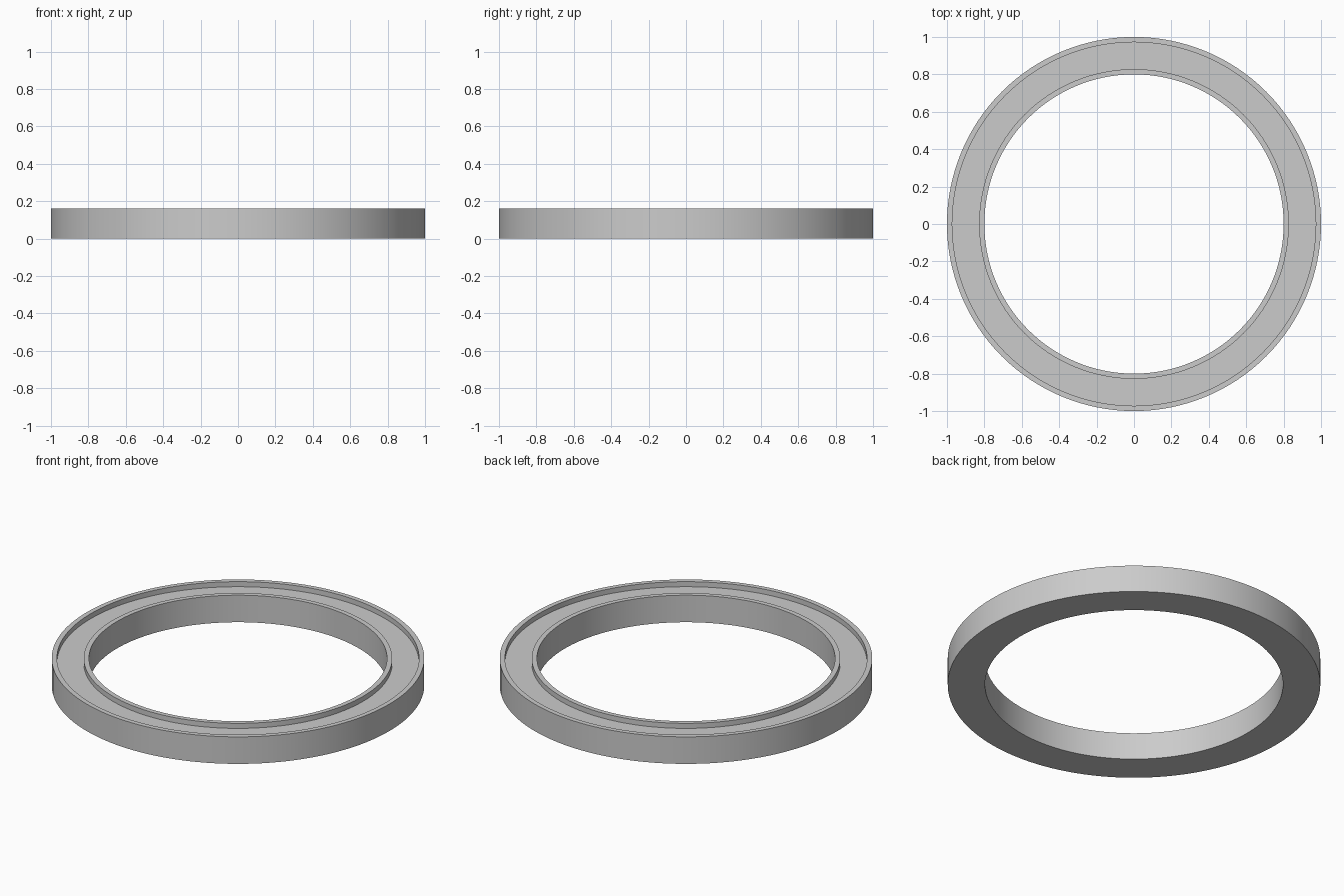
import bpy
import bmesh
from math import cos, sin, tau, radians

SEGMENTS = 128
OUTER, INNER, HEIGHT = 1.0, 0.8, 0.16
LIP, DEPTH = 0.028, 0.03

cube = bpy.data.objects.get("Cube")
if cube:
    bpy.data.objects.remove(cube, do_unlink=True)

# Plain grey material
grey = bpy.data.materials.new("plain_grey")
grey.use_nodes = True
colour = (0.6, 0.6, 0.6, 1)
grey.diffuse_color = colour
grey.node_tree.nodes["Principled BSDF"].inputs["Base Color"].default_value = colour

# Closed cross-section (radius, height) with a shallow channel in the top
floor = HEIGHT - DEPTH
profile = [
    (INNER, 0), (OUTER, 0), (OUTER, HEIGHT),
    (OUTER - LIP, HEIGHT), (OUTER - LIP, floor),
    (INNER + LIP, floor), (INNER + LIP, HEIGHT), (INNER, HEIGHT),
]

# Sweep the section around the vertical axis
bm = bmesh.new()
rings = []
for i in range(SEGMENTS):
    a = tau * i / SEGMENTS
    rings.append([bm.verts.new((r * cos(a), r * sin(a), z)) for r, z in profile])
for i, ring in enumerate(rings):
    following = rings[(i + 1) % SEGMENTS]
    for j in range(len(profile)):
        k = (j + 1) % len(profile)
        bm.faces.new((ring[j], following[j], following[k], ring[k]))
bmesh.ops.recalc_face_normals(bm, faces=bm.faces)

mesh = bpy.data.meshes.new("channelled_ring")
bm.to_mesh(mesh)
bm.free()
mesh.materials.append(grey)
ring_object = bpy.data.objects.new("channelled_ring", mesh)
bpy.context.collection.objects.link(ring_object)

# Smooth round walls with sharp rims
bpy.ops.object.select_all(action="DESELECT")
ring_object.select_set(True)
bpy.context.view_layer.objects.active = ring_object
bpy.ops.object.shade_smooth_by_angle(angle=radians(30))
